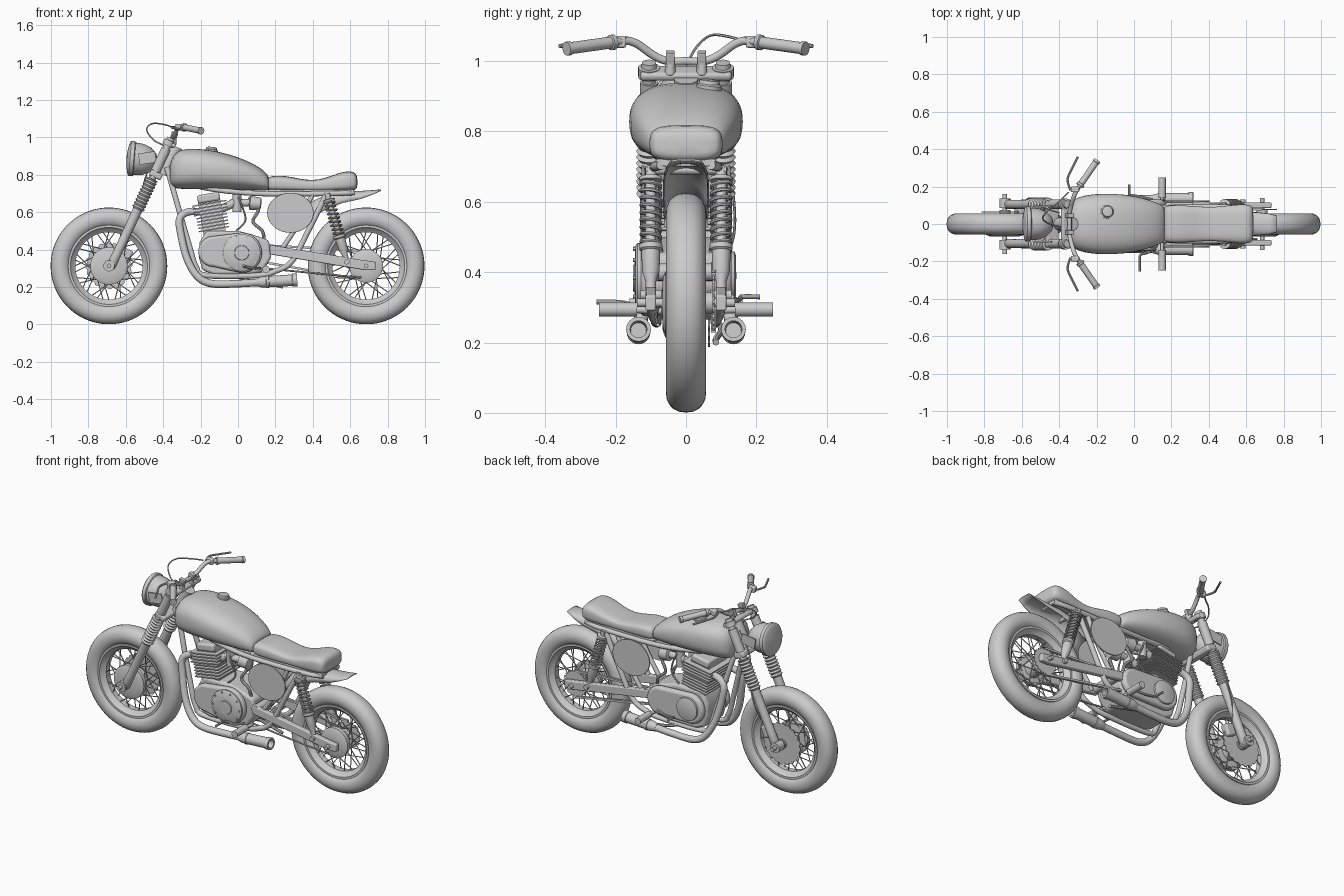
import bpy, bmesh, math
from mathutils import Vector as V, Matrix

if "Cube" in bpy.data.objects:
    bpy.data.objects.remove(bpy.data.objects["Cube"])
pi = math.pi

def finish(name, bm, mirror=False, bevel=0, subsurf=0, solid=0, angle=35):
    bmesh.ops.recalc_face_normals(bm, faces=bm.faces)
    me = bpy.data.meshes.new(name)
    bm.to_mesh(me); bm.free()
    ob = bpy.data.objects.new(name, me)
    bpy.context.collection.objects.link(ob)
    if solid:
        ob.modifiers.new("solid", 'SOLIDIFY').thickness = solid
    if bevel:
        m = ob.modifiers.new("bevel", 'BEVEL')
        m.width, m.segments = bevel, 3
    if subsurf:
        m = ob.modifiers.new("sub", 'SUBSURF')
        m.levels = m.render_levels = subsurf
    if mirror:
        ob.modifiers.new("mirror", 'MIRROR').use_axis = (False, True, False)
    bpy.ops.object.select_all(action='DESELECT')
    ob.select_set(True)
    bpy.context.view_layer.objects.active = ob
    bpy.ops.object.shade_smooth_by_angle(angle=math.radians(angle))
    return ob

def loft(bm, rings, cap=True, loop=False, closed=True):
    vs = [[bm.verts.new(p) for p in r] for r in rings]
    n, k = len(vs[0]), len(vs)
    for i in range(k if loop else k - 1):
        a, b = vs[i], vs[(i + 1) % k]
        for j in range(n if closed else n - 1):
            bm.faces.new((a[j], a[(j + 1) % n], b[(j + 1) % n], b[j]))
    if cap and not loop:
        bm.faces.new(vs[0]); bm.faces.new(vs[-1])

def circle(c, d, r, n, u=None):
    d = V(d).normalized()
    u = (V(u) - d * V(u).dot(d)).normalized() if u else d.orthogonal().normalized()
    w = d.cross(u)
    return [V(c) + (u * math.cos(2*pi*i/n) + w * math.sin(2*pi*i/n)) * r for i in range(n)]

def lathe(bm, p, d, prof, n=32, loop=False):
    d = V(d).normalized()
    loft(bm, [circle(V(p) + d * t, d, max(r, .0008), n) for t, r in prof], loop=loop)

def cyl(bm, a, b, r, n=16):
    d = V(b) - V(a)
    lathe(bm, a, d, [(0, r), (d.length, r)], n)

def sweep(bm, pts, r, n=12, steps=6):
    P = [V(p) for p in pts]
    path = []
    for i in range(len(P) - 1):      # smooth path through the points
        a, b, c, d = P[max(i-1, 0)], P[i], P[i+1], P[min(i+2, len(P)-1)]
        for s in range(steps):
            t = s / steps
            path.append(.5*(2*b + (c-a)*t + (2*a-5*b+4*c-d)*t*t + (3*b-a-3*c+d)*t**3))
    path.append(P[-1])
    rings, u = [], None
    for i, p in enumerate(path):
        d = (path[min(i+1, len(path)-1)] - path[max(i-1, 0)]).normalized()
        u = d.orthogonal() if u is None else u - d * u.dot(d)
        rings.append(circle(p, d, r, n, u))
    loft(bm, rings)

def box(bm, c, s, rot=0):
    bmesh.ops.create_cube(bm, size=1, matrix=Matrix.Translation(c) @ Matrix.Rotation(rot, 4, 'Y') @ Matrix.Diagonal((*s, 1)))

def plate(bm, pts, y0, y1):
    loft(bm, [[V((x, y, z)) for x, z in pts] for y in (y0, y1)])

def part(name, fn, *args, mirror=False, bevel=0, **kw):
    bm = bmesh.new(); fn(bm, *args, **kw)
    return finish(name, bm, mirror, bevel)

def body(name, secs, e, n=28):       # loft of superellipse sections (x, bottom, top, half width)
    bm = bmesh.new(); rings = []
    f = lambda v: math.copysign(abs(v) ** (2 / e), v)
    for x, b, t, w in secs:
        rings.append([V((x, w*f(math.cos(2*pi*i/n)), (b+t)/2 + (t-b)/2*f(math.sin(2*pi*i/n)))) for i in range(n)])
    loft(bm, rings)
    return finish(name, bm, subsurf=1, angle=60)

# wheels
for nm, cx, drum in (("front", -.69, .1), ("rear", .685, .09)):
    c = V((cx, 0, .313)); Y = (0, 1, 0)
    prof = []
    for i in range(20):
        a = 2*pi*i/20
        prof.append((.057*math.copysign(abs(math.cos(a))**.85, math.cos(a)), .258 + .054*math.sin(a)))
    part(nm + "_tire", lathe, c, Y, prof, 72, True)
    part(nm + "_rim", lathe, c, Y, [(-.044, .218), (-.044, .206), (-.03, .196), (-.018, .18), (.018, .18),
         (.03, .196), (.044, .206), (.044, .218)], 64, True)
    part(nm + "_hub", lathe, c, Y, [(-.068, .03), (-.066, drum*.8), (-.058, drum), (-.035, drum), (-.03, .05), (.03, .04), (.035, .055), (.045, .055), (.05, .03), (.075, .03)], 40)
    part(nm + "_axle", cyl, c - V((0, .16 if cx < 0 else .14, 0)), c + V((0, .16 if cx < 0 else .14, 0)), .012)
    bm = bmesh.new()
    for i in range(36):
        a, s = 2*pi*i/36, (1 if i % 2 else -1)
        h = a + (.9 if i % 4 < 2 else -.9)
        r0 = .055 if s > 0 else drum * .8
        cyl(bm, c + V((r0*math.cos(h), s*.036, r0*math.sin(h))), c + V((.183*math.cos(a), s*.008, .183*math.sin(a))), .0028, 6)
    finish(nm + "_spokes", bm)
    # brake disc in front, toothed sprocket behind
    bm = bmesh.new(); y = .062 if cx < 0 else .075; R = .125 if cx < 0 else .08
    plate(bm, [(cx + r*math.cos(2*pi*i/80), .313 + r*math.sin(2*pi*i/80)) for i in range(80) for r in [R if i % 4 < 2 else R - .007]], y, y + .006)
    finish("front_brake_disc" if cx < 0 else "rear_sprocket", bm)

# fork legs, gaiters, clamps
fd = V((.305, 0, .65)).normalized()
fk = lambda z, y=.105, o=0: V((-.665 + (z-.34)/.65*.305 + o, y, z))
part("fork_lower", lathe, fk(.30), fd, [(0, .018), (.015, .026), (.1, .024), (.34, .026), (.36, .028)], 20, mirror=True)
part("fork_upper", cyl, fk(.6), fk(.985), .019, 20, mirror=True)
part("fork_gaiter", lathe, fk(.615), fd, [(i*.0095, .036 if i % 2 else .028) for i in range(20)], 24, mirror=True)
part("fork_cap", lathe, fk(.955), fd, [(0, .031), (.03, .031), (.031, .022), (.045, .02)], 20, mirror=True)
part("axle_clamp", cyl, (-.69, .085, .313), (-.69, .135, .313), .03, mirror=True)
bm = bmesh.new(); tilt = math.atan2(fd.x, fd.z)
box(bm, fk(.965, 0, .01), (.06, .26, .025), tilt)
box(bm, fk(.80, 0, .01), (.07, .25, .035), tilt)
finish("fork_clamps", bm, bevel=.01)
part("head_tube", cyl, fk(.80, 0, .05), fk(.95, 0, .05), .034, 24)
bm = bmesh.new()
cyl(bm, fk(.82), fk(.94), .026)
box(bm, (-.485, .095, .89), (.09, .006, .06), -.15)
finish("headlight_ear", bm, mirror=True)
part("brake_caliper", box, (-.60, .07, .37), (.06, .045, .07), .4, bevel=.01)
part("headlight", lathe, (-.583, 0, .888), (1, 0, -.08), [(-.014, 0), (-.011, .04), (-.004, .075), (0, .088), (.006, .094), (.026, .094), (.03, .087), (.075, .083), (.115, .066), (.145, .035), (.153, 0)], 40)

# handlebar with grips, levers, cables
part("handlebar", sweep, [(-.345, 0, 1.0), (-.345, .05, 1.0), (-.338, .09, 1.015), (-.322, .145, 1.052), (-.30, .19, 1.056), (-.21, .32, 1.038)], .012, mirror=True)
part("grip", lathe, (-.29, .205, 1.054), (.09, .13, -.018), [(0, .022), (.012, .022), (.014, .017), (.15, .017), (.152, .02), (.165, .02)], 20, mirror=True)
part("lever_perch", box, (-.315, .185, 1.055), (.045, .03, .034), bevel=.006, mirror=True)
part("lever", sweep, [(-.34, .18, 1.055), (-.355, .24, 1.053), (-.33, .30, 1.048), (-.30, .36, 1.043)], .006, 8, mirror=True)
bm = bmesh.new()
cyl(bm, (-.345, .045, .96), (-.343, .045, 1.005), .015)
box(bm, (-.343, .045, 1.005), (.035, .024, .045), .3)
finish("bar_riser", bm, mirror=True, bevel=.003)
part("clutch_cable", sweep, [(-.35, .17, 1.055), (-.40, .12, 1.07), (-.46, .07, 1.073), (-.488, .03, 1.04), (-.45, 0, .985), (-.37, -.02, .93), (-.33, -.03, .78)], .004, 6)
part("brake_hose", sweep, [(-.40, .06, .92), (-.49, .09, .80), (-.52, .13, .65), (-.57, .135, .5), (-.61, .08, .39)], .004, 6)

# tank, cap, seat
body("fuel_tank", [(-.366, .77, .83, .055), (-.36, .74, .875, .095), (-.335, .725, .925, .128), (-.27, .723, .943, .155), (-.17, .723, .937, .165), (-.05, .721, .913, .16), (.05, .718, .876, .14), (.12, .715, .838, .116), (.157, .715, .805, .098), (.166, .72, .785, .085)], 2.6)
part("fuel_cap", lathe, (-.145, .064, .91), (.1, .1, 1), [(0, .036), (.022, .036), (.026, .03), (.036, .028), (.038, .02)], 24)
body("seat", [(.158, .722, .775, .085), (.166, .712, .795, .1), (.25, .710, .797, .101), (.33, .710, .778, .095), (.40, .710, .769, .09), (.47, .710, .782, .094), (.54, .710, .812, .104), (.60, .712, .822, .106), (.63, .718, .81, .098), (.639, .735, .785, .08)], 3.4)
part("seat_base", plate, [(.16, .70), (.16, .722), (.62, .722), (.62, .70)], -.085, .085, bevel=.005)

# rear fender: arched open shell
bm = bmesh.new(); rings = []
for x, t, s, w in ((.34, .60, .53, .062), (.40, .66, .575, .064), (.48, .70, .62, .066), (.56, .711, .65, .066), (.66, .714, .672, .063), (.72, .718, .695, .056), (.765, .722, .715, .045)):
    rings.append([V((x, w*math.cos(pi*i/12), s + (t-s)*math.sin(pi*i/12)**.7)) for i in range(13)])
loft(bm, rings, cap=False, closed=False)
finish("rear_fender", bm, solid=.005, angle=60)

# frame tubes
bm = bmesh.new()
sweep(bm, [(-.38, .03, .84), (-.335, .055, .68), (-.26, .08, .42), (-.225, .085, .31), (-.17, .085, .262), (.1, .085, .262), (.2, .095, .285), (.29, .1, .34), (.38, .1, .51), (.475, .095, .70)], .015)
sweep(bm, [(-.36, .02, .80), (-.2, .05, .735), (.1, .085, .70), (.5, .09, .70), (.62, .07, .705)], .014)
sweep(bm, [(.40, .09, .70), (.33, .09, .55), (.22, .09, .38)], .013)
cyl(bm, (.19, 0, .40), (.19, .11, .40), .025)
cyl(bm, (.48, 0, .69), (.48, .115, .69), .012)
finish("frame", bm, mirror=True)
bm = bmesh.new()
plate(bm, [(.17, .425), (.17, .375), (.68, .29), (.735, .29), (.735, .335), (.68, .342)], .085, .115)
finish("swingarm", bm, mirror=True, bevel=.006)

# rear shocks
a, b = V((.478, .1, .69)), V((.582, .1, .335)); d = (b - a).normalized(); u = d.orthogonal().normalized(); w = d.cross(u)
bm = bmesh.new()
lathe(bm, a, d, [(-.01, .016), (.02, .016), (.022, .033), (.032, .033), (.033, .015), (.22, .015), (.221, .033), (.235, .033), (.24, .027), (.30, .025), (.33, .015), (.37, .015)], 20)
cyl(bm, b - V((0, .03, 0)), b + V((0, .03, 0)), .014)
finish("rear_shock", bm, mirror=True)
part("shock_spring", sweep, [a + d*(.03 + .195*i/108) + (u*math.cos(i*pi/6) + w*math.sin(i*pi/6))*.028 for i in range(109)], .0055, 6, 1, mirror=True)

# side number plates
part("side_plate", plate, [(.28 + .124*math.cos(2*pi*i/48), .597 + .107*math.sin(2*pi*i/48)) for i in range(48)], .118, .126, mirror=True, bevel=.002)

# engine
def capsule(x0, z0, r0, x1, z1, r1, n=20):
    return [(x0 + r0*math.cos(pi/2 + pi*i/n), z0 + r0*math.sin(pi/2 + pi*i/n)) for i in range(n+1)] + \
           [(x1 + r1*math.cos(-pi/2 + pi*i/n), z1 + r1*math.sin(-pi/2 + pi*i/n)) for i in range(n+1)]
part("crankcase", plate, [(-.19, .29), (-.21, .36), (-.205, .44), (-.17, .5), (0, .5), (.08, .48), (.165, .45), (.18, .36), (.13, .28), (.05, .265), (-.13, .265)], -.095, .095, bevel=.015)
part("clutch_cover", plate, capsule(-.13, .39, .082, .02, .383, .108), -.13, -.09, bevel=.014)
part("alternator_cover", plate, capsule(-.11, .39, .09, .09, .385, .085), .09, .13, bevel=.016)
part("clutch_cap", lathe, (.02, -.128, .383), (0, -1, 0), [(0, .1), (.01, .1), (.016, .092), (.018, .04), (.022, .038), (.023, 0)], 40)
part("alternator_cap", lathe, (-.1, .128, .39), (0, 1, 0), [(0, .07), (.01, .068), (.014, .058), (.015, 0)], 32)
bm = bmesh.new()
for i in range(10):
    q = 2*pi*i/10
    x, z = .02 + .088*math.cos(q), .383 + .088*math.sin(q)
    cyl(bm, (x, -.14, z), (x, -.15, z), .006, 6)
finish("cover_bolts", bm)
up = V((-.17, 0, .985)); base = V((-.125, 0, .49))
bm = bmesh.new()
box(bm, base + up*.09, (.12, .17, .2), -.17)
for i in range(9):
    box(bm, base + up*(.02 + .0175*i), (.165 if i < 5 else .185, .22 if i < 5 else .235, .007), -.17)
finish("cylinder_fins", bm)
part("rocker_cover", box, base + up*.19, (.12, .19, .045), -.17, bevel=.012)
bm = bmesh.new()
cyl(bm, base + up*.13 + V((.06, .06, 0)), (-.03, .06, .645), .022)
cyl(bm, (-.005, .06, .60), (-.005, .06, .695), .025)
cyl(bm, (-.04, .06, .65), (.07, .06, .65), .02)
lathe(bm, (.06, .06, .65), (1, 0, -.1), [(0, .025), (.005, .038), (.06, .034), (.065, .02)], 20)
finish("carburettor", bm, mirror=True)
part("breather_hose", sweep, [(.06, .05, .68), (.11, .07, .62), (.08, .08, .55), (.13, .08, .5), (.14, .07, .44)], .009, 8, mirror=True)
part("fuel_hose", sweep, [(-.02, .05, .72), (.01, .09, .66), (.04, .08, .56), (-.01, .08, .5)], .005, 8, mirror=True)

# exhausts
part("exhaust_pipe", sweep, [(-.18, .06, .60), (-.265, .072, .602), (-.312, .085, .565), (-.305, .095, .48), (-.272, .115, .35), (-.215, .13, .255), (-.14, .135, .218), (0, .135, .218), (.14, .135, .227)], .02, 14, mirror=True)
part("muffler", lathe, (.10, .135, .225), (1, 0, .06), [(0, .021), (.03, .03), (.05, .03), (.052, .033), (.065, .033), (.067, .03), (.19, .031), (.192, .035), (.217, .035), (.217, .024), (.15, .022)], 24, mirror=True)

# pegs, pedals, stand, chain
bm = bmesh.new()
cyl(bm, (.15, .14, .294), (.15, .248, .294), .02)
cyl(bm, (.15, .07, .29), (.15, .15, .294), .01)
finish("foot_peg", bm, mirror=True)
part("brake_pedal", sweep, [(.12, -.11, .30), (.08, -.15, .30), (.035, -.165, .31), (.03, -.20, .315), (.03, -.255, .315)], .007, 8)
part("shift_lever", sweep, [(.1, .13, .33), (.04, .145, .32), (-.02, .155, .325), (-.025, .16, .33), (-.025, .21, .33)], .007, 8)
part("side_stand", sweep, [(-.02, .09, .26), (.06, .10, .235), (.2, .085, .21), (.24, .085, .2)], .009, 8)
bm = bmesh.new()
for z0, z1 in ((.425, .393), (.34, .234)):
    A, B = V((.1, .078, z0)), V((.685, .078, z1))
    box(bm, (A + B)/2, ((B - A).length, .014, .012), math.atan2(z0 - z1, .585))
finish("chain", bm)
part("brake_rod", sweep, [(.14, -.08, .30), (.4, -.085, .275), (.66, -.08, .25)], .005, 8)
